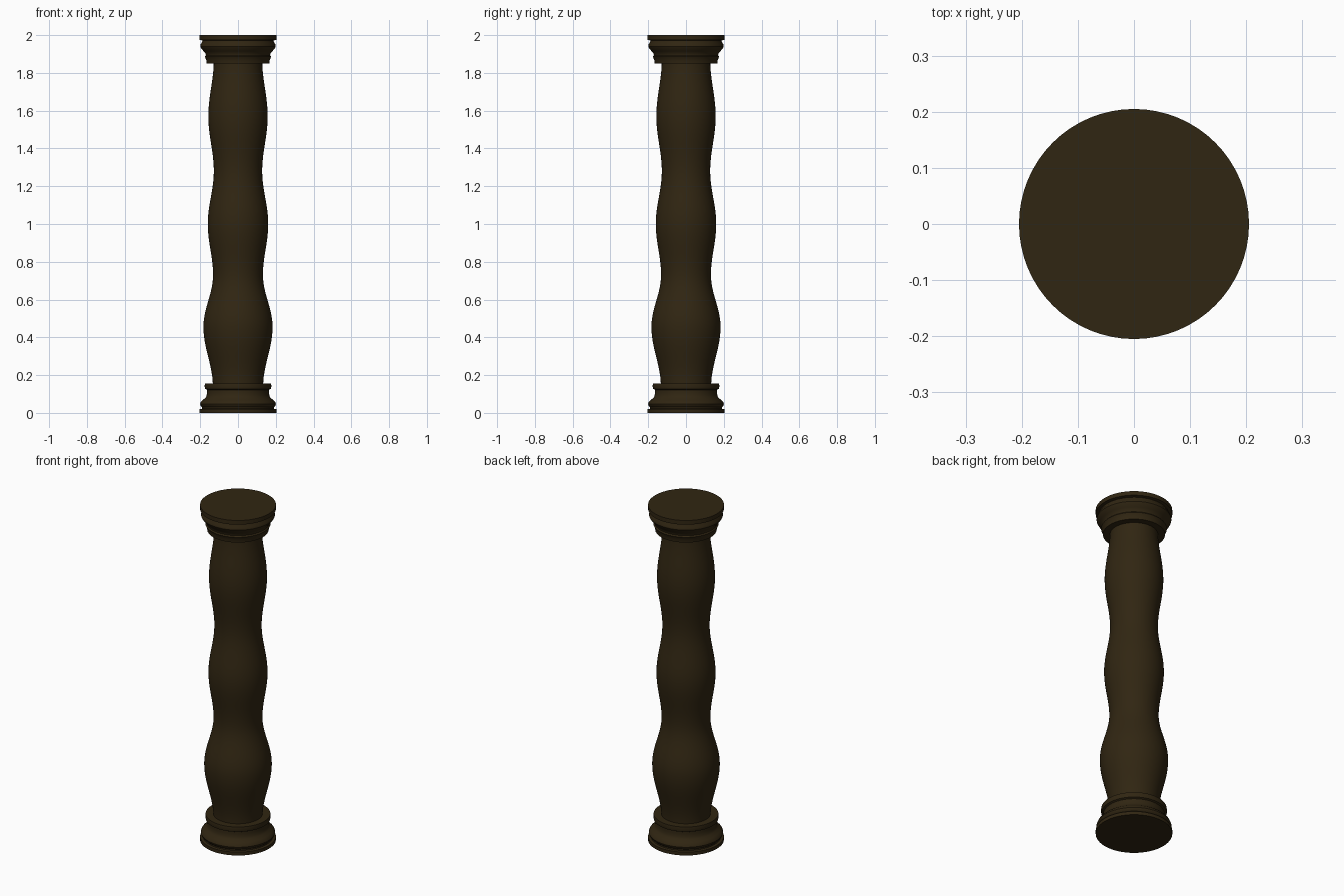
import bpy, bmesh, math

if "Cube" in bpy.data.objects:
    bpy.data.objects.remove(bpy.data.objects["Cube"])

wood = bpy.data.materials.new("dark brown wood")
wood.diffuse_color = (0.030, 0.019, 0.006, 1)
wood.use_nodes = True
wood.node_tree.nodes["Principled BSDF"].inputs["Base Color"].default_value = wood.diffuse_color
SIDES = 64


def lathe(name, profile):
    """Revolve (radius, z) points around z and cap both ends."""
    bm = bmesh.new()
    rings = []
    for r, z in profile:
        rings.append([bm.verts.new((r * math.cos(2 * math.pi * i / SIDES),
                                    r * math.sin(2 * math.pi * i / SIDES), z))
                      for i in range(SIDES)])
    for a, b in zip(rings, rings[1:]):
        for i in range(SIDES):
            j = (i + 1) % SIDES
            bm.faces.new((a[i], a[j], b[j], b[i]))
    bm.faces.new(rings[0][::-1])
    bm.faces.new(rings[-1])
    me = bpy.data.meshes.new(name)
    bm.to_mesh(me)
    bm.free()
    me.materials.append(wood)
    ob = bpy.data.objects.new(name, me)
    bpy.context.collection.objects.link(ob)
    bpy.ops.object.select_all(action='DESELECT')
    ob.select_set(True)
    bpy.context.view_layer.objects.active = ob
    bpy.ops.object.shade_smooth_by_angle(angle=math.radians(35))
    return ob


# Base: plinth disc, rounded ring, cove and upper collar
lathe("base", [(0.205, 0), (0.205, 0.02), (0.19, 0.022), (0.19, 0.03),
               (0.198, 0.037), (0.201, 0.047), (0.197, 0.057), (0.187, 0.068),
               (0.172, 0.08), (0.166, 0.092), (0.164, 0.108), (0.164, 0.122),
               (0.174, 0.127), (0.177, 0.14), (0.175, 0.156)])

# Shaft: three swelling bulbs, eased between narrow and wide points
keys = [(0.133, 0.14), (0.183, 0.455), (0.132, 0.73), (0.16, 1.0),
        (0.128, 1.28), (0.157, 1.57), (0.128, 1.87)]
shaft = [keys[0]]
for (r0, z0), (r1, z1) in zip(keys, keys[1:]):
    for k in range(1, 13):
        t = k / 12
        e = (1 - math.cos(math.pi * t)) / 2
        shaft.append((r0 + (r1 - r0) * e, z0 + (z1 - z0) * t))
lathe("shaft", shaft)

# Capital: collar, cove, rounded ring and top disc
lathe("capital", [(0.166, 1.85), (0.168, 1.868), (0.173, 1.88), (0.176, 1.886),
                  (0.170, 1.893), (0.172, 1.903), (0.182, 1.915), (0.194, 1.928),
                  (0.200, 1.94), (0.198, 1.952), (0.19, 1.962), (0.188, 1.972),
                  (0.205, 1.975), (0.205, 2.0)])
